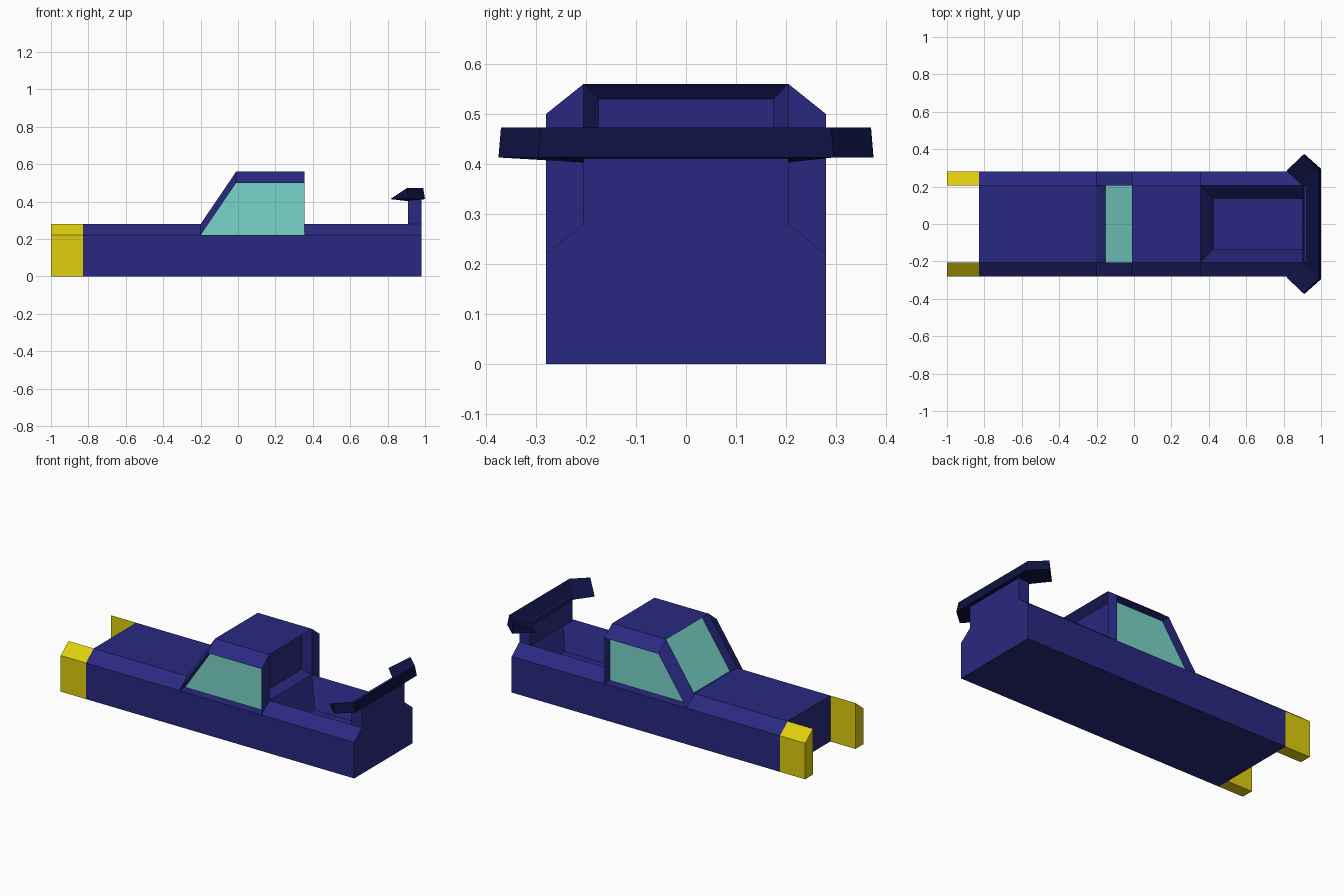
import bpy, bmesh

if "Cube" in bpy.data.objects:
    bpy.data.objects.remove(bpy.data.objects["Cube"])

def material(name, rgb):
    m = bpy.data.materials.new(name)
    m.diffuse_color = (*rgb, 1)
    m.use_nodes = True
    m.node_tree.nodes["Principled BSDF"].inputs["Base Color"].default_value = m.diffuse_color
    return m

BLUE = material("blue", (0.022, 0.022, 0.22))
NAVY = material("navy", (0.004, 0.006, 0.055))
YELLOW = material("yellow", (0.75, 0.62, 0.004))
GLASS = material("glass", (0.19, 0.66, 0.58))

def finish(bm, name, *mats):
    mesh = bpy.data.meshes.new(name)
    bmesh.ops.recalc_face_normals(bm, faces=bm.faces)
    bm.to_mesh(mesh)
    bm.free()
    for m in mats:
        mesh.materials.append(m)
    ob = bpy.data.objects.new(name, mesh)
    bpy.context.collection.objects.link(ob)
    return ob

def loft(rings):
    """Skin closed rings, sharing coincident points; returns faces keyed (ring, side)."""
    bm, cache, faces = bmesh.new(), {}, {}

    def add(points):
        unique = list(dict.fromkeys(tuple(round(c, 4) for c in p) for p in points))
        for p in unique:
            if p not in cache:
                cache[p] = bm.verts.new(p)
        return bm.faces.new([cache[p] for p in unique]) if len(unique) > 2 else None

    for i, (a, b) in enumerate(zip(rings, rings[1:])):
        n = len(a)
        for k in range(n):
            j = (k + 1) % n
            faces[i, k] = add([a[k], a[j], b[j], b[k]])
    add(rings[0])
    add(rings[-1])
    bmesh.ops.recalc_face_normals(bm, faces=bm.faces)
    return bm, faces

def recess(bm, faces, border, depth, mat=0):
    bmesh.ops.inset_region(bm, faces=faces, thickness=border, depth=-depth,
                           use_boundary=True, use_even_offset=True)
    for f in faces:
        f.material_index = mat

# Body and cabin: one chamfered section, raised by dz along the cabin
def section(x, dz):
    half = [(0.28, 0), (0.28, 0.22), (0.28, 0.22 + dz), (0.205, 0.28 + dz)]
    return [(x, y, z) for y, z in half] + [(x, -y, z) for y, z in reversed(half)]

stations = [(-0.83, 0), (-0.2, 0), (-0.01, 0.28), (0.355, 0.28), (0.355, 0), (0.98, 0)]
bm, f = loft([section(*s) for s in stations])
recess(bm, [f[1, 3]], 0, 0.057, 1)                 # windscreen
for side in (1, 5):                                # side windows
    recess(bm, [f[1, side], f[2, side]], 0, 0.055, 1)
recess(bm, [f[3, 3]], 0.03, 0.05)                  # rear cabin panel
recess(bm, [f[4, 3]], 0.07, 0.17)                  # load bed
finish(bm, "car_body", BLUE, GLASS)

# Front light blocks
for s, name in ((1, "left"), (-1, "right")):
    profile = [(0.205, 0), (0.28, 0), (0.28, 0.22), (0.205, 0.28)]
    bm, _ = loft([[(x, s * y, z) for y, z in profile] for x in (-1, -0.83)])
    finish(bm, name + "_front_light", YELLOW)

# Rear wing support
bm, _ = loft([[(x, y, z) for x, y in ((0.91, -0.205), (0.98, -0.205), (0.98, 0.205), (0.91, 0.205))]
              for z in (0.27, 0.42)])
finish(bm, "wing_support", BLUE)

# Rear wing: wedge section swept across, with tips angled forward
def wedge(lead, trail, top, lead_z):
    return [(*lead, lead_z), (*trail, 0.413), (*top, 0.473)]

tip = ((0.815, 0.285), (0.91, 0.375), (0.905, 0.37), 0.413)
bend = ((0.9, 0.205), (1.0, 0.295), (0.99, 0.29), 0.403)
half = [wedge(*tip), wedge(*bend)]
mirrored = [[(x, -y, z) for x, y, z in ring] for ring in reversed(half)]
bm, _ = loft(half + mirrored)
finish(bm, "rear_wing", NAVY)
